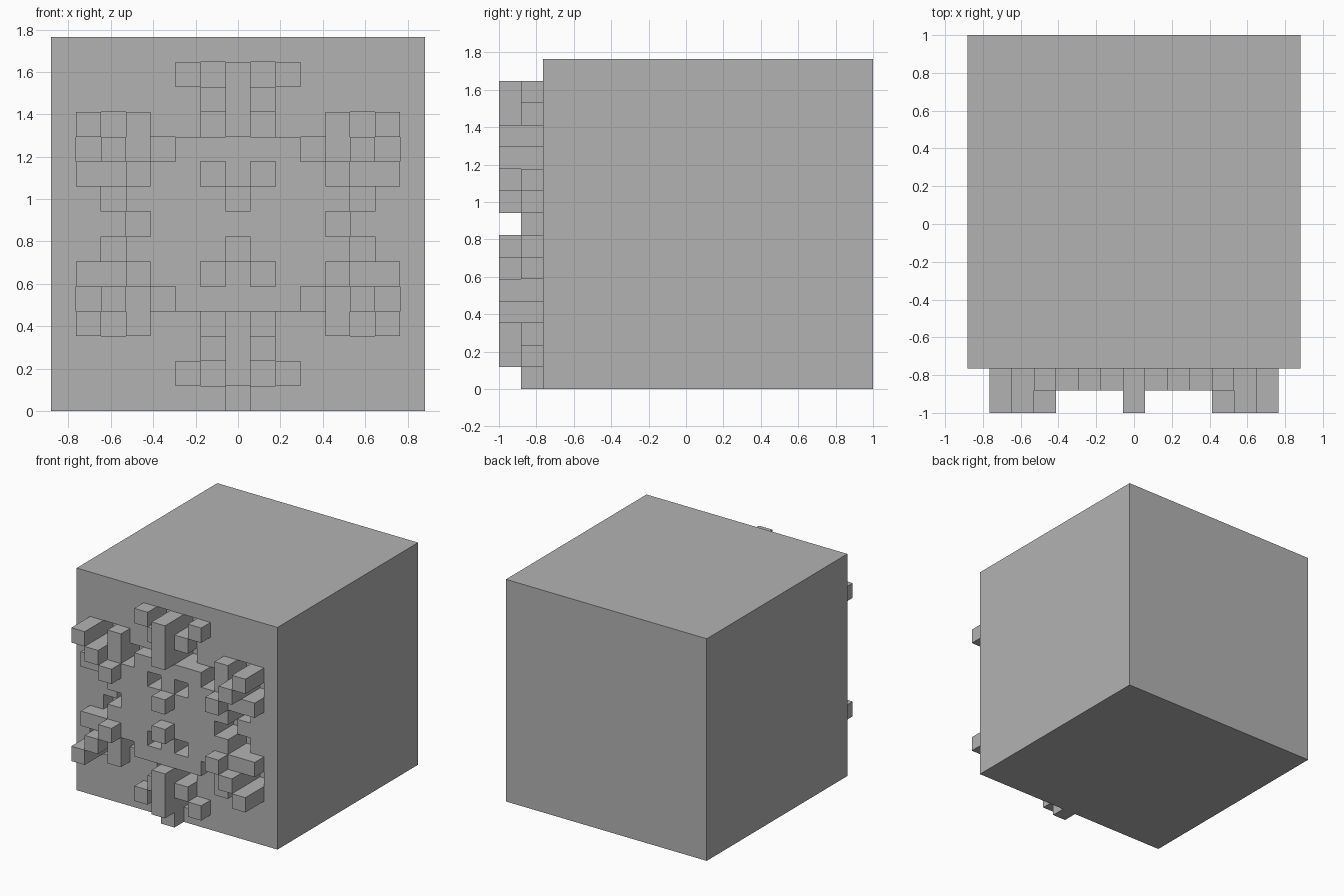
import bpy
import bmesh

default = bpy.data.objects.get("Cube")
if default:
    bpy.data.objects.remove(default, do_unlink=True)

N = 15                # cells along each side of the block
U = 2 / (N + 2)       # cell size
HALF = N * U / 2
WALL = 1 - N * U      # y of the plain front wall

# Relief depth from the centre column to the side edge, top row to middle row:
# "." plain wall, "o" one cell sunk, digits are cells raised
UPPER_ROWS = [
    "........",
    "2o1.....",
    "21......",
    "2o..1o2.",
    "111o12o.",
    "1o11211.",
    "21o11o..",
    "11o1o...",
]
UPPER_ROWS[7] = "1111o..."      # middle row with its side notch
UPPER_ROWS[6] = "21111o.."
DEPTH = {".": 0, "o": -1, "1": 1, "2": 2}

# Mirror upwards and sideways, bottom row first, with a stem foot at the base
half_rows = UPPER_ROWS + UPPER_ROWS[-2::-1]
half_rows[-1] = "1......."
rows = [r[:0:-1] + r for r in reversed(half_rows)]


def depth(col, row):
    if 0 <= col < N and 0 <= row < N:
        return DEPTH[rows[row][col]]
    return 0


def point(col, row, d):
    return (col * U - HALF, WALL - d * U, row * U)


def material(name, value):
    mat = bpy.data.materials.new(name)
    mat.use_nodes = True
    colour = (value, value, value, 1)
    mat.diffuse_color = colour
    mat.node_tree.nodes["Principled BSDF"].inputs["Base Color"].default_value = colour
    return mat


grey = material("stone_grey", 0.45)


def finish(bm, name):
    bmesh.ops.remove_doubles(bm, verts=bm.verts, dist=U / 100)
    mesh = bpy.data.meshes.new(name)
    bm.to_mesh(mesh)
    bm.free()
    mesh.materials.append(grey)
    obj = bpy.data.objects.new(name, mesh)
    bpy.context.collection.objects.link(obj)


# Block: a cube left open at the front
bm = bmesh.new()
bmesh.ops.create_cube(bm, size=N * U)
bmesh.ops.translate(bm, verts=bm.verts, vec=(0, WALL + HALF, HALF))
bm.normal_update()
front = [f for f in bm.faces if f.normal.y < -0.5]
bmesh.ops.delete(bm, geom=front, context="FACES_ONLY")
finish(bm, "block")

# Front wall with the stepped snowflake relief
bm = bmesh.new()


def quad(*corners):
    bm.faces.new([bm.verts.new(point(*c)) for c in corners])


for row in range(-1, N):
    for col in range(-1, N):
        here = depth(col, row)
        if row >= 0 and col >= 0:
            quad((col, row, here), (col + 1, row, here),
                 (col + 1, row + 1, here), (col, row + 1, here))
        # Step to the cell on the right
        side = depth(col + 1, row)
        if side != here:
            x = col + 1
            quad((x, row, here), (x, row, side), (x, row + 1, side), (x, row + 1, here))
        # Step to the cell above
        above = depth(col, row + 1)
        if above != here:
            z = row + 1
            quad((col, z, here), (col + 1, z, here), (col + 1, z, above), (col, z, above))
finish(bm, "snowflake_front")
